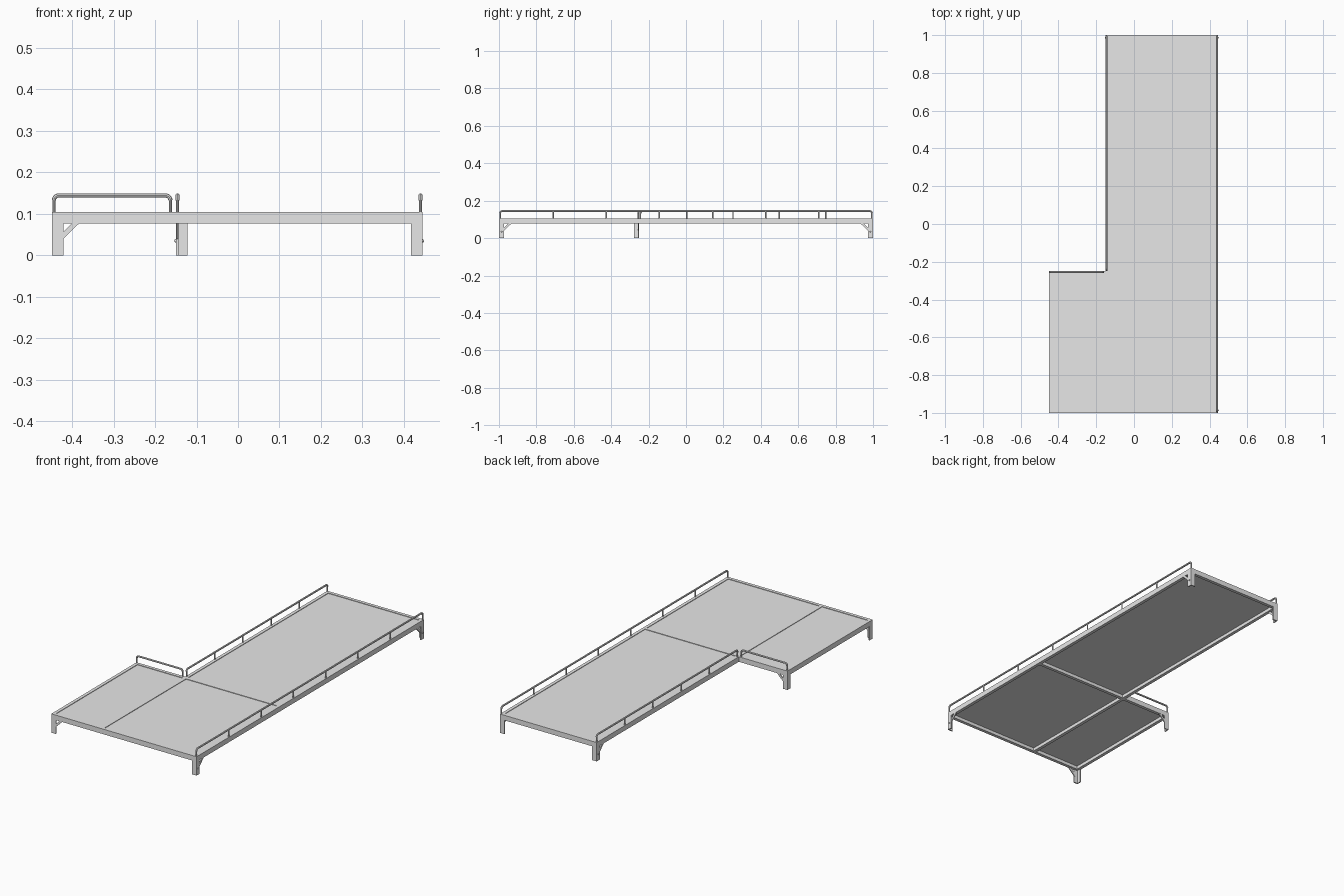
import bpy, bmesh, math
from mathutils import Vector

if "Cube" in bpy.data.objects:
    bpy.data.objects.remove(bpy.data.objects["Cube"])

grey = bpy.data.materials.new("plain grey metal")
grey.diffuse_color = (0.8, 0.8, 0.8, 1)
grey.use_nodes = True
grey.node_tree.nodes["Principled BSDF"].inputs["Base Color"].default_value = grey.diffuse_color

# Main levels and plan lines of the L-shaped deck
X0, XM, X1 = -0.449, -0.150, 0.445
Y0, YM, Y1 = -1.0, -0.25, 1.0
BOTTOM, TOP, W = 0.077, 0.105, 0.018


def finish(name, bm):
    bmesh.ops.recalc_face_normals(bm, faces=bm.faces)
    mesh = bpy.data.meshes.new(name)
    bm.to_mesh(mesh)
    bm.free()
    mesh.materials.append(grey)
    ob = bpy.data.objects.new(name, mesh)
    bpy.context.collection.objects.link(ob)
    return ob


def box(name, xa, xb, ya, yb, za, zb):
    bm = bmesh.new()
    bmesh.ops.create_cube(bm, size=1)
    for v in bm.verts:
        v.co = Vector((xb if v.co.x > 0 else xa,
                       yb if v.co.y > 0 else ya,
                       zb if v.co.z > 0 else za))
    return finish(name, bm)


def prism(name, points, shift):
    bm = bmesh.new()
    face = bm.faces.new([bm.verts.new(p) for p in points])
    ext = bmesh.ops.extrude_face_region(bm, geom=[face])
    verts = [g for g in ext["geom"] if isinstance(g, bmesh.types.BMVert)]
    bmesh.ops.translate(bm, verts=verts, vec=shift)
    return finish(name, bm)


def tube(name, points, radius):
    curve = bpy.data.curves.new(name, "CURVE")
    curve.dimensions = "3D"
    curve.bevel_depth = radius
    curve.bevel_resolution = 2
    curve.use_fill_caps = True
    spline = curve.splines.new("POLY")
    spline.points.add(len(points) - 1)
    for sp, p in zip(spline.points, points):
        sp.co = (*p, 1)
    curve.materials.append(grey)
    ob = bpy.data.objects.new(name, curve)
    bpy.context.collection.objects.link(ob)
    # Turn the swept curve into a smooth mesh
    bpy.ops.object.select_all(action="DESELECT")
    ob.select_set(True)
    bpy.context.view_layer.objects.active = ob
    bpy.ops.object.convert(target="MESH")
    bpy.ops.object.shade_smooth_by_angle()


# Perimeter and inner beams
box("right_beam", X1 - W, X1, Y0, Y1, BOTTOM, TOP)
box("front_beam", X0, X1 - W, Y0, Y0 + W, BOTTOM, TOP)
box("back_beam", XM, X1 - W, Y1 - W, Y1, BOTTOM, TOP)
box("short_left_beam", X0, X0 + W, Y0 + W, YM, BOTTOM, TOP)
box("cross_beam", X0 + W, X1 - W, YM - W, YM, BOTTOM, TOP)
box("long_left_beam", XM, XM + W, YM, Y1 - W, BOTTOM, TOP)
box("inner_beam", XM, XM + W, Y0 + W, YM - W, BOTTOM, TOP)

# Deck plates let in between the beams
for name, xa, xb, ya, yb in (
        ("back_plate", XM + W, X1 - W, YM, Y1 - W),
        ("front_plate", XM + W, X1 - W, Y0 + W, YM - W),
        ("side_plate", X0 + W, XM, Y0 + W, YM - W)):
    box(name, xa, xb, ya, yb, 0.095, 0.102)

# Angle-iron legs, each with a diagonal brace and a bolt
LEG, T = 0.028, 0.006
for name, x, y, sx, sy, axis in (
        ("front_left", X0, Y0, 1, 1, "x"),
        ("front_right", X1, Y0, -1, 1, "y"),
        ("back_right", X1, Y1, -1, -1, "y"),
        ("back_left", XM, Y1, 1, -1, "y"),
        ("middle_left", X0, YM, 1, -1, "x")):
    outline = [(0, 0), (LEG, 0), (LEG, T), (T, T), (T, LEG), (0, LEG)]
    prism(name + "_leg", [(x + sx * a, y + sy * b, 0) for a, b in outline],
          (0, 0, BOTTOM + 0.005))
    strut = [(LEG - 0.004, 0.036), (LEG + 0.040, BOTTOM + 0.002),
             (LEG + 0.023, BOTTOM + 0.002), (LEG - 0.004, 0.052)]
    if axis == "x":
        prism(name + "_brace",
              [(x + sx * a, y + sy * 0.001, z) for a, z in strut],
              (0, sy * T, 0))
    else:
        prism(name + "_brace",
              [(x + sx * 0.001, y + sy * a, z) for a, z in strut],
              (sx * T, 0, 0))
        bm = bmesh.new()
        bmesh.ops.create_uvsphere(bm, u_segments=10, v_segments=6, radius=0.004)
        bmesh.ops.translate(bm, verts=bm.verts,
                            vec=(x, y + sy * 0.014, 0.035))
        finish(name + "_bolt", bm)


# Handrails: bent tube with thin uprights
RAIL_Z, R, BEND = 0.1445, 0.005, 0.012


def handrail(name, start, end, count):
    a, b = Vector((*start, 0)), Vector((*end, 0))
    d = (b - a).normalized()
    up = Vector((0, 0, 1))
    path = []
    for origin, way in ((a, d), (b, -d)):
        arc = [origin + way * BEND * (1 - math.cos(t))
               + up * (RAIL_Z - BEND + BEND * math.sin(t))
               for t in (i * math.pi / 12 for i in range(7))]
        path += arc if way is d else arc[::-1]
    tube(name + "_rail", path, R)
    for i in range(count):
        p = a.lerp(b, i / (count - 1))
        top = RAIL_Z - BEND if i in (0, count - 1) else RAIL_Z
        tube(f"{name}_post_{i + 1}",
             [p + up * (TOP - 0.005), p + up * (top + 0.001)], 0.0038)


handrail("right", (0.440, -0.994), (0.440, 0.994), 8)
handrail("long_left", (-0.146, -0.244), (-0.146, 0.994), 6)
handrail("short_side", (-0.444, -0.255), (-0.163, -0.255), 2)
